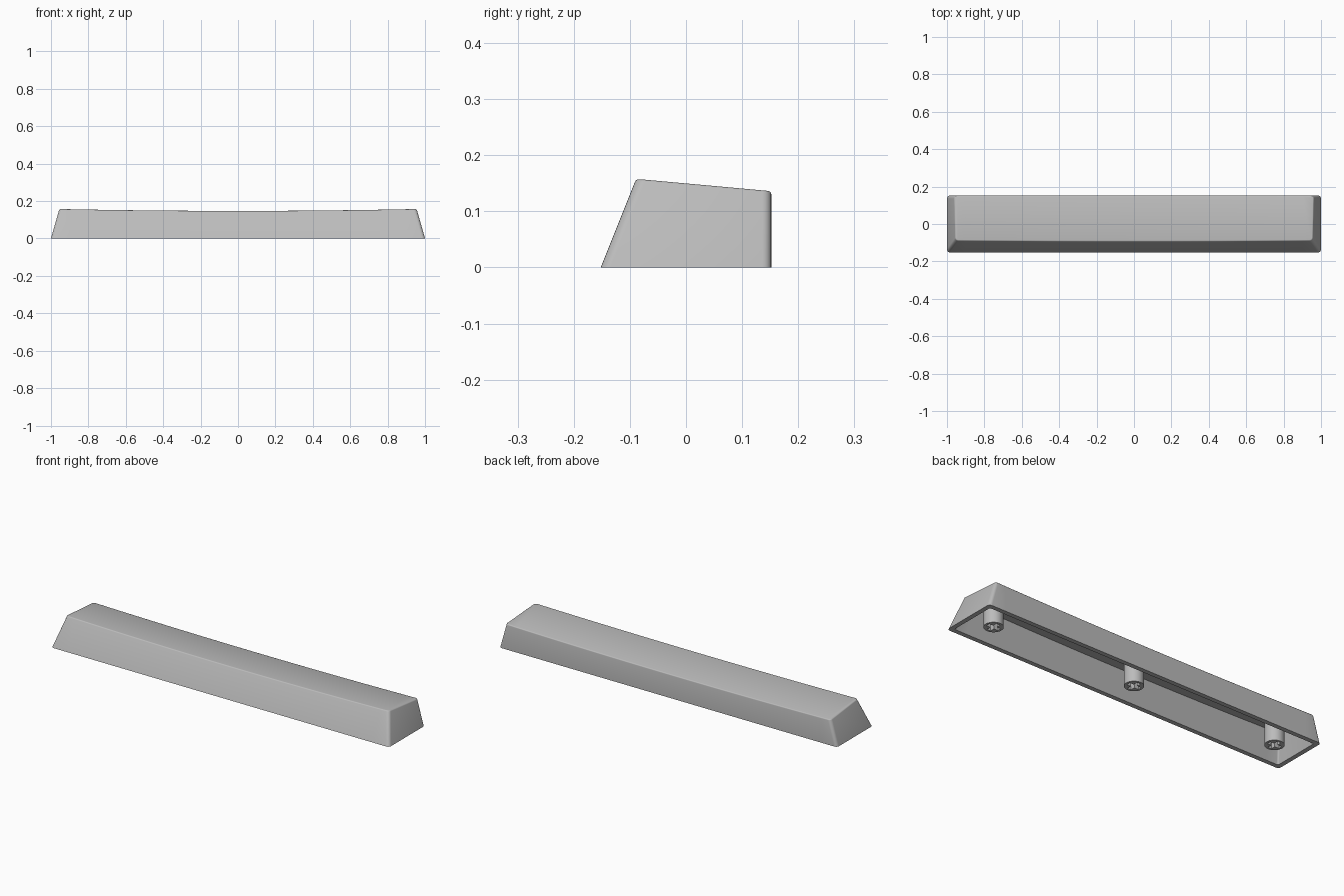
import bpy, bmesh, math

cube = bpy.data.objects.get("Cube")
if cube:
    bpy.data.objects.remove(cube, do_unlink=True)

grey = bpy.data.materials.new("light grey plastic")
grey.use_nodes = True
grey.diffuse_color = (0.5, 0.5, 0.5, 1)
grey.node_tree.nodes["Principled BSDF"].inputs["Base Color"].default_value = (0.5, 0.5, 0.5, 1)

DISH = 0.01      # depth of the lengthwise scoop
SLOPE = 0.4      # front wall lean


def add_object(name, bm):
    mesh = bpy.data.meshes.new(name)
    bmesh.ops.recalc_face_normals(bm, faces=bm.faces[:])
    bm.to_mesh(mesh)
    bm.free()
    mesh.materials.append(grey)
    obj = bpy.data.objects.new(name, mesh)
    bpy.context.collection.objects.link(obj)
    return obj


def wedge(name, inset, bottom, front_z, back_z, corner, edge):
    """Tapered bar with rounded uprights, rounded top rim and scooped top."""
    bm = bmesh.new()
    bmesh.ops.create_cube(bm, size=2)
    for v in bm.verts:
        front, top = v.co.y < 0, v.co.z > 0
        z = (front_z if front else back_z) if top else bottom
        x = v.co.x * (1 - 0.285 * z - inset)
        y = -0.152 + SLOPE * z + inset if front else 0.152 - inset
        v.co = (x, y, z)
    uprights = [e for e in bm.edges if abs(e.verts[0].co.z - e.verts[1].co.z) > 0.08]
    bmesh.ops.bevel(bm, geom=uprights, offset=corner, segments=5, profile=0.5, affect='EDGES')
    rim = [e for e in bm.edges if all(v.co.z > 0.08 for v in e.verts)]
    if edge:
        bmesh.ops.bevel(bm, geom=rim, offset=edge, segments=3, profile=0.5, affect='EDGES')
    # lengthwise slices let the top bend
    for i in range(-14, 15):
        bmesh.ops.bisect_plane(bm, geom=bm.verts[:] + bm.edges[:] + bm.faces[:],
                               plane_co=(i / 15.5, 0, 0), plane_no=(1, 0, 0))
    for v in bm.verts:
        if v.co.z > 0.08:
            drop = DISH * max(0, 1 - (v.co.x / 0.955) ** 2)
            v.co.z -= drop
            if v.co.y < -0.05:
                v.co.y -= SLOPE * drop
    return add_object(name, bm)


def cut(target, cutter):
    mod = target.modifiers.new("cut", 'BOOLEAN')
    mod.operation = 'DIFFERENCE'
    mod.solver = 'EXACT'
    mod.object = cutter
    bpy.context.view_layer.objects.active = target
    bpy.ops.object.modifier_apply(modifier=mod.name)
    bpy.data.objects.remove(cutter, do_unlink=True)


def smooth(obj):
    bpy.ops.object.select_all(action='DESELECT')
    obj.select_set(True)
    bpy.context.view_layer.objects.active = obj
    bpy.ops.object.shade_smooth_by_angle(angle=math.radians(35))


def box(name, size, centre):
    bm = bmesh.new()
    bmesh.ops.create_cube(bm, size=1)
    for v in bm.verts:
        v.co = [c * s + o for c, s, o in zip(v.co, size, centre)]
    return add_object(name, bm)


# hollow outer shell
shell = wedge("key_shell", 0, 0, 0.158, 0.136, 0.016, 0.005)
cavity = wedge("cavity_cutter", 0.024, -0.02, 0.132, 0.111, 0.008, 0)
cut(shell, cavity)
smooth(shell)

# three mounting posts with cross sockets
for name, x in (("left_post", 0.847), ("centre_post", 0), ("right_post", -0.847)):
    bm = bmesh.new()
    bmesh.ops.create_cone(bm, cap_ends=True, segments=32, radius1=0.047, radius2=0.047, depth=0.122)
    bmesh.ops.translate(bm, verts=bm.verts[:], vec=(x, 0, 0.063))
    post = add_object(name, bm)
    for size in ((0.07, 0.021, 0.13), (0.021, 0.07, 0.13)):
        cut(post, box("socket_cutter", size, (x, 0, 0)))
    smooth(post)
